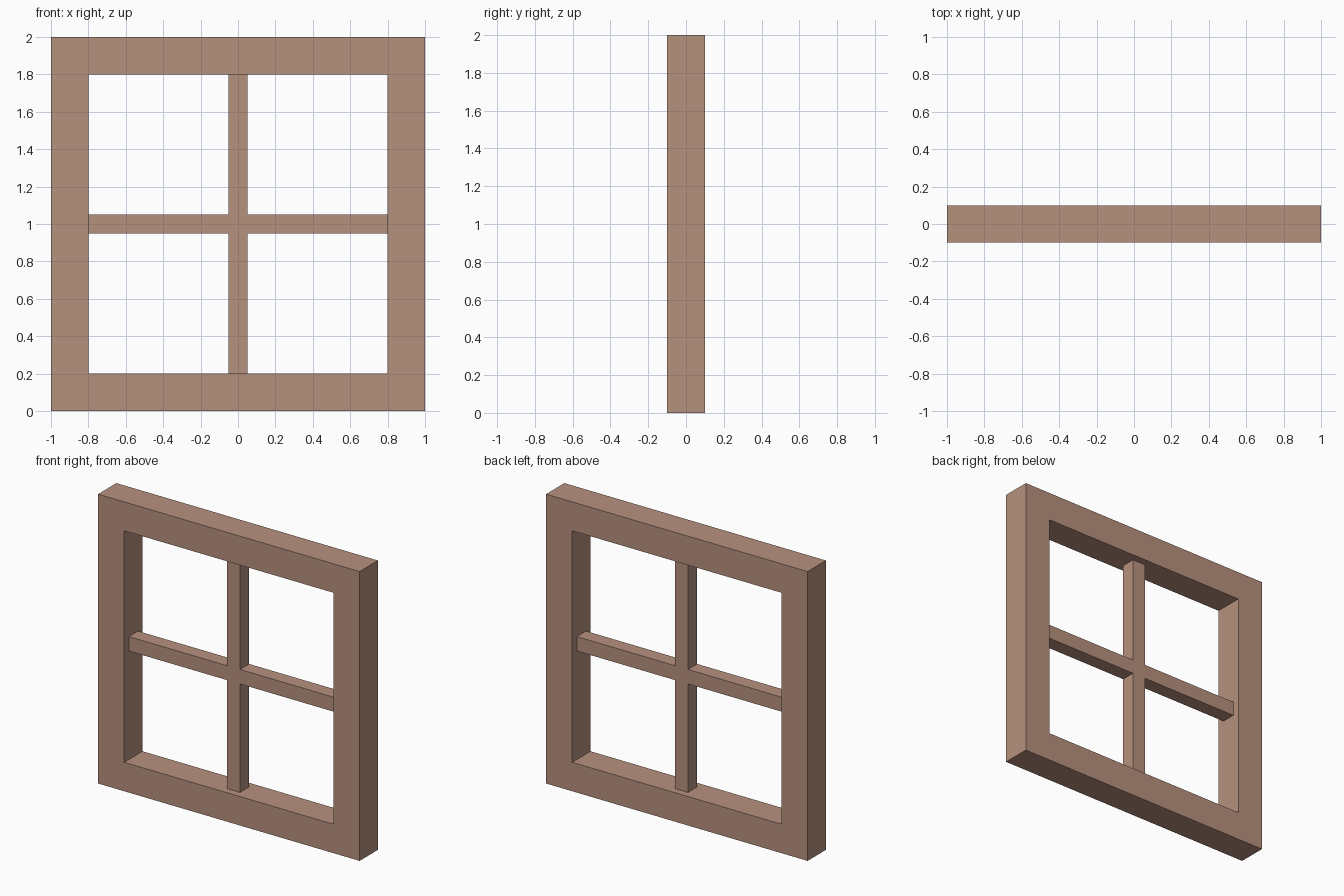
import bpy
import bmesh
from mathutils import Vector

cube = bpy.data.objects.get("Cube")
if cube:
    bpy.data.objects.remove(cube, do_unlink=True)

HALF = 1.0        # half the outer width
OPENING = 0.8     # half the opening
BAR = 0.05        # half the bar thickness

wood = bpy.data.materials.new("brown_wood")
wood.use_nodes = True
colour = (0.47, 0.285, 0.21, 1.0)
wood.diffuse_color = colour
wood.node_tree.nodes["Principled BSDF"].inputs["Base Color"].default_value = colour


def add_verts(bm, points, y):
    """Add upright (x, z) points, measured from the window's centre."""
    return [bm.verts.new((x, y, z + HALF)) for x, z in points]


def square(half):
    return [(-half, -half), (half, -half), (half, half), (-half, half)]


def finish(name, bm, depth):
    """Extrude the flat faces backwards and make an object of them."""
    result = bmesh.ops.extrude_face_region(bm, geom=bm.faces[:], use_keep_orig=True)
    verts = [g for g in result["geom"] if isinstance(g, bmesh.types.BMVert)]
    bmesh.ops.translate(bm, verts=verts, vec=Vector((0, depth, 0)))
    bmesh.ops.recalc_face_normals(bm, faces=bm.faces[:])
    mesh = bpy.data.meshes.new(name)
    bm.to_mesh(mesh)
    bm.free()
    mesh.materials.append(wood)
    bpy.context.collection.objects.link(bpy.data.objects.new(name, mesh))


# Outer frame: a mitred ring between two squares
bm = bmesh.new()
outer = add_verts(bm, square(HALF), -0.1)
inner = add_verts(bm, square(OPENING), -0.1)
for i in range(4):
    bm.faces.new([outer[i - 1], outer[i], inner[i], inner[i - 1]])
finish("window_frame", bm, 0.2)

# Crossed glazing bars: one arm turned four times
bm = bmesh.new()
points = []
arm = [(OPENING, -BAR), (OPENING, BAR), (BAR, BAR)]
for _ in range(4):
    points += arm
    arm = [(-z, x) for x, z in arm]
bm.faces.new(add_verts(bm, points, -BAR))
finish("glazing_bars", bm, 2 * BAR)
